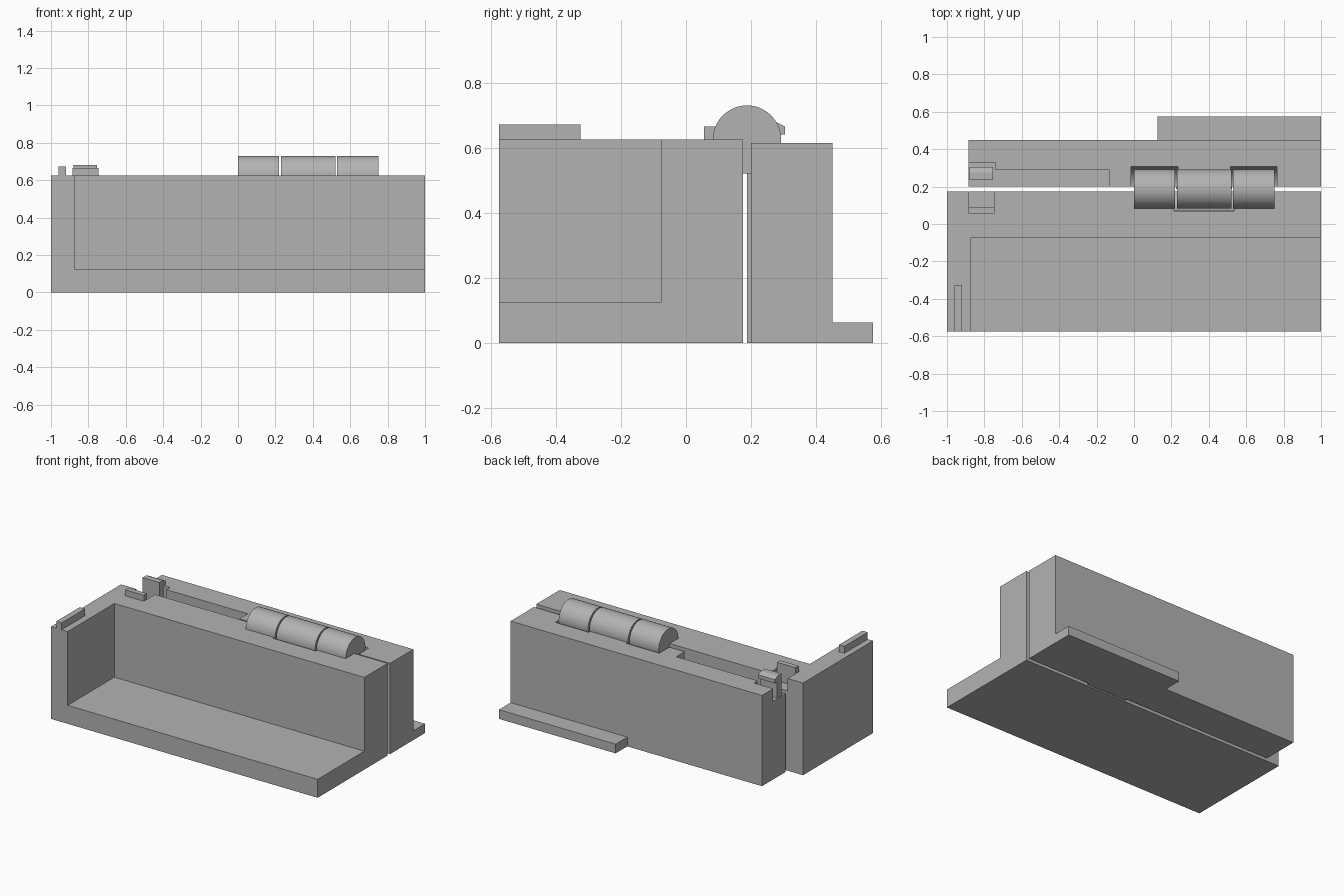
import bpy, bmesh, math

old = bpy.data.objects.get("Cube")
if old:
    bpy.data.objects.remove(old, do_unlink=True)

GREY = (0.45, 0.45, 0.45, 1)
mat = bpy.data.materials.new("plain grey")
mat.use_nodes = True
mat.diffuse_color = GREY
mat.node_tree.nodes["Principled BSDF"].inputs["Base Color"].default_value = GREY

AXIS_Y, AXIS_Z, RADIUS = 0.1875, 0.625, 0.105


def prism(name, outline, lo, hi, axis="x"):
    """Extrude an outline along x (points are y, z) or along z (points are x, y)."""
    place = (lambda p, t: (t, *p)) if axis == "x" else (lambda p, t: (*p, t))
    bm = bmesh.new()
    base = bm.faces.new([bm.verts.new(place(p, lo)) for p in outline])
    new = bmesh.ops.extrude_face_region(bm, geom=[base])["geom"]
    shift = (hi - lo, 0, 0) if axis == "x" else (0, 0, hi - lo)
    bmesh.ops.translate(bm, vec=shift, verts=[v for v in new if isinstance(v, bmesh.types.BMVert)])
    bmesh.ops.recalc_face_normals(bm, faces=bm.faces)
    mesh = bpy.data.meshes.new(name)
    bm.to_mesh(mesh)
    bm.free()
    mesh.materials.append(mat)
    obj = bpy.data.objects.new(name, mesh)
    bpy.context.collection.objects.link(obj)
    return obj


def box(name, x, y, z):
    return prism(name, [(y[0], z[0]), (y[1], z[0]), (y[1], z[1]), (y[0], z[1])], *x)


def barrel(name, x, radius):
    ring = [i * math.tau / 64 for i in range(64)]
    obj = prism(name, [(AXIS_Y + radius * math.cos(a), AXIS_Z + radius * math.sin(a)) for a in ring], *x)
    for face in obj.data.polygons:
        face.use_smooth = abs(face.normal.x) < 0.5
    for edge in obj.data.edges:
        a, b = (obj.data.vertices[v].co for v in edge.vertices)
        edge.use_edge_sharp = abs(a.x - b.x) < 0.001
    return obj


def cut(target, cutter):
    mod = target.modifiers.new(cutter.name, "BOOLEAN")
    mod.operation = "DIFFERENCE"
    mod.solver = "EXACT"
    mod.object = cutter
    bpy.context.view_layer.objects.active = target
    bpy.ops.object.modifier_apply(modifier=mod.name)
    bpy.data.objects.remove(cutter, do_unlink=True)


# Front half: block with a corner pocket open to the front, one end and the top
front = box("front_half", (-1, 1), (-0.575, 0.175), (0, 0.625))
cut(front, box("corner_cutter", (-0.875, 1.2), (-0.8, -0.075), (0.125, 0.8)))
cut(front, box("catch_cutter", (-0.885, -0.745), (0.09, 0.3), (0.54, 0.8)))
cut(front, barrel("middle_clearance", (0.215, 0.535), 0.118))

# Rear half: block with a foot flange, latch groove and hinge clearances
rear = box("rear_half", (-0.885, 1), (0.2, 0.45), (0, 0.615))
cut(rear, box("groove_cutter", (-0.8, -0.13), (0.1, 0.29), (0.53, 0.8)))
cut(rear, box("latch_cutter", (-1, -0.74), (0.1, 0.33), (0.53, 0.8)))
for x in ((-0.015, 0.235), (0.515, 0.765)):
    cut(rear, barrel("outer_clearance", x, 0.12))
box("foot_flange", (0.125, 1), (0.45, 0.575), (0, 0.0625))

# Hinge knuckles and the thin web below the middle one
for name, x in (("right", (0, 0.22)), ("middle", (0.23, 0.52)), ("left", (0.53, 0.75))):
    barrel(name + "_knuckle", x, RADIUS)
box("middle_knuckle_web", (0.225, 0.525), (0.1875, 0.2), (0, 0.6))

# Snap latch with an overhanging bevelled hook, and its catch bar
prism("latch_hook", [(0.235, 0.53), (0.28, 0.53), (0.28, 0.64), (0.305, 0.64),
                     (0.305, 0.665), (0.275, 0.68), (0.235, 0.68)], -0.88, -0.755)
box("catch_bar", (-0.885, -0.745), (0.055, 0.09), (0.62, 0.665))

# Alignment rail on the end wall
box("alignment_rail", (-0.96, -0.92), (-0.575, -0.325), (0.62, 0.672))
